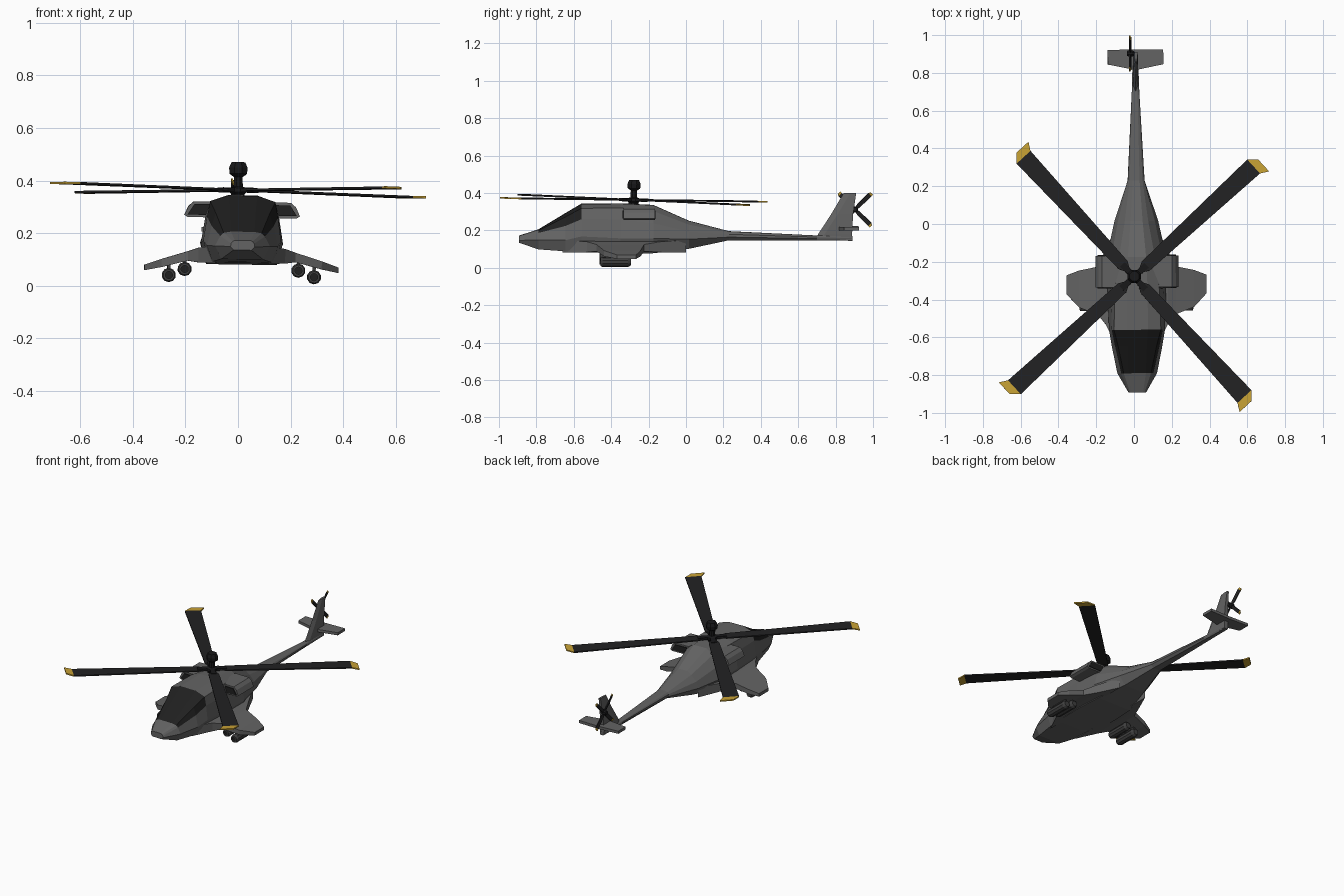
import bpy, bmesh, math
from mathutils import Matrix, Vector

if "Cube" in bpy.data.objects:
    bpy.data.objects.remove(bpy.data.objects["Cube"])

def material(name, rgb):
    m = bpy.data.materials.new(name)
    m.diffuse_color = (*rgb, 1)
    m.use_nodes = True
    m.node_tree.nodes["Principled BSDF"].inputs["Base Color"].default_value = m.diffuse_color
    return m

GREY = material("hull grey", (.125, .125, .125))
GLASS = material("canopy black", (.014, .014, .014))
BLADE = material("blade black", (.016, .016, .017))
HUB = material("hub black", (.009, .009, .010))
STORE = material("store dark grey", (.05, .05, .05))
GOLD = material("tip yellow", (.58, .36, .035))

# The airframe sits with a very slight roll and yaw
BODY = (Matrix.Translation((.010, 0, 0)) @ Matrix.Rotation(.006, 4, 'Z')
        @ Matrix.Rotation(.015, 4, 'Y'))

def finish(name, bm, mats, matrix, rule=None):
    bmesh.ops.recalc_face_normals(bm, faces=bm.faces)
    if rule:
        for f in bm.faces:
            f.material_index = rule(f.calc_center_median())
    me = bpy.data.meshes.new(name)
    bm.to_mesh(me)
    bm.free()
    for m in mats:
        me.materials.append(m)
    ob = bpy.data.objects.new(name, me)
    ob.matrix_world = matrix
    bpy.context.collection.objects.link(ob)
    return ob

def loft(name, rings, mats, matrix=BODY, rule=None):
    bm = bmesh.new()
    vs = [[bm.verts.new(p) for p in r] for r in rings]
    n = len(vs[0])
    for a, b in zip(vs, vs[1:]):
        for i in range(n):
            j = (i + 1) % n
            bm.faces.new((a[i], a[j], b[j], b[i]))
    bm.faces.new(vs[0])
    bm.faces.new(vs[-1][::-1])
    return finish(name, bm, mats, matrix, rule)

def lathe(name, profile, sides, mats, matrix, rule=None):
    """Rings of (radius, height) around local z."""
    rings = [[(r * math.cos(2 * math.pi * (i + .5) / sides),
               r * math.sin(2 * math.pi * (i + .5) / sides), h) for i in range(sides)]
             for r, h in profile]
    return loft(name, rings, mats, matrix, rule)

def box_ring(x, y0, y1, z0, z1):
    return [(x, y0, z0), (x, y1, z0), (x, y1, z1), (x, y0, z1)]

# Fuselage: y station, then half-section points from roof to belly
stations = [
    (-.893, (.030, .172), (.038, .168), (.044, .160), (.046, .148), (.034, .135)),
    (-.790, (.045, .205), (.072, .200), (.085, .188), (.105, .150), (.080, .100)),
    (-.645, (.050, .292), (.102, .274), (.118, .226), (.134, .150), (.112, .090)),
    (-.560, (.055, .342), (.124, .320), (.135, .262), (.148, .170), (.125, .086)),
    (-.350, (.055, .344), (.118, .322), (.140, .262), (.156, .160), (.135, .080)),
    (-.175, (.048, .336), (.095, .305), (.135, .240), (.158, .160), (.125, .080)),
    (.015, (.032, .252), (.062, .232), (.098, .195), (.116, .155), (.075, .103)),
    (.230, (.018, .196), (.034, .190), (.044, .180), (.045, .165), (.026, .148)),
    (.700, (.010, .173), (.016, .170), (.020, .165), (.020, .157), (.014, .146)),
    (.890, (.008, .170), (.012, .167), (.014, .163), (.014, .156), (.010, .145)),
]
rings = []
for y, *pts in stations:
    rings.append([(x, y, z) for x, z in pts] + [(-x, y, z) for x, z in reversed(pts)])

def canopy_rule(c):
    return int(-.79 < c.y < -.56 and c.z > .195 + (c.y + .79) * .34)

loft("fuselage", rings, [GREY, GLASS], rule=canopy_rule)

for s, side in ((1, "right"), (-1, "left")):
    # Stub wing growing out of the side fairing
    wing = [box_ring(.10 * s, -.66, .0, .084, .150),
            box_ring(.165 * s, -.53, -.14, .086, .142),
            box_ring(.205 * s, -.48, -.225, .092, .128),
            box_ring(.305 * s, -.44, -.245, .066, .097),
            box_ring(.370 * s, -.37, -.270, .053, .074)]
    loft("stub_wing_" + side, wing, [GREY])
    # Engine nacelle with dark intake and exhaust
    sec = [(.08, .318), (.185, .318), (.205, .300), (.220, .266), (.205, .258), (.08, .258)]
    loft("engine_" + side, [[(x * s, y, z) for x, z in sec] for y in (-.335, -.168)], [GREY])
    for part, y0, y1 in (("intake", -.341, -.334), ("exhaust", -.169, -.163)):
        ring = [(.095, .308), (.182, .308), (.208, .268), (.095, .266)]
        loft(part + "_" + side, [[(x * s, y, z) for x, z in ring] for y in (y0, y1)], [GLASS])
    # Rocket pods under the wing
    for label, x, z in (("outer", .2765, .036), ("inner", .2165, .060)):
        m = BODY @ Matrix.Translation((x * s, -.46, z)) @ Matrix.Rotation(-math.pi / 2, 4, 'X')
        lathe(f"pod_{label}_{side}", [(.014, .006), (.014, 0), (.022, 0), (.027, .012),
              (.027, .148), (.018, .165)], 10, [STORE, GLASS], m,
              lambda c: int(c.z > .003 and c.z < .0065 and c.xy.length < .001))
        loft(f"pylon_{label}_{side}",
             [box_ring(x * s + d, -.42, -.31, z + .015, z + .045) for d in (-.006, .006)], [STORE])

# Tail fin: side outline given as thickness slices
fin = [(.69, .89, .150, .014), (.705, .888, .178, .014), (.775, .893, .285, .012), (.843, .910, .400, .007)]
loft("tail_fin", [[(0, y0, z), (t, y0 + .035, z), (t, y1, z), (-t, y1, z), (-t, y0 + .035, z)]
                  for y0, y1, z, t in fin], [GREY])

# Tailplane
loft("tailplane", [box_ring(x, y0, .923, z - .009, z + .009)
                   for x, y0, z in ((-.147, .845, .212), (0, .815, .208), (.147, .845, .212))], [GREY])

# Main rotor: mast, drum and four blades with swept yellow tips
ROTOR = (Matrix.Translation((0, -.28, .3635)) @ Matrix.Rotation(.016, 4, 'Y')
         @ Matrix.Rotation(-.028, 4, 'X'))
lathe("rotor_mast", [(.028, -.04), (.028, -.015), (.034, -.008), (.034, .008), (.018, .014),
      (.018, .05), (.036, .062), (.038, .085), (.028, .106)], 8, [HUB], ROTOR)

def blade(name, matrix, sections, t, tip, root_mat):
    """Sections of (radius, trailing offset, leading offset) along local x."""
    rings = [[(r0, a, -t), (r1, b, -t), (r1, b, t), (r0, a, t)] for r0, r1, a, b in sections]
    loft(name, rings, [root_mat, GOLD], matrix, lambda c: int(c.x > tip))

for k in range(4):
    m = ROTOR @ Matrix.Rotation(math.radians(-47.3 + 90 * k), 4, 'Z')
    blade(f"rotor_grip_{k + 1}", m, [(.02, .02, -.014, .014), (.09, .09, -.018, .018)], .008, 9, HUB)
    blade(f"rotor_blade_{k + 1}", m,
          [(.055, .055, -.016, .016), (.085, .085, -.032, .032), (.862, .862, -.050, .050),
           (.905, .905, -.075, .010)], .004, .862, BLADE)

# Tail rotor on the left of the fin
TAIL = Matrix.Translation((-.020, .903, .312)) @ Matrix.Rotation(math.pi / 2, 4, 'Y')
lathe("tail_rotor_hub", [(.014, -.018), (.018, -.008), (.018, .010), (.012, .022)], 8, [HUB], TAIL)
for k in range(4):
    m = TAIL @ Matrix.Rotation(math.radians(45 + 90 * k), 4, 'Z') @ Matrix.Rotation(.25, 4, 'X')
    blade(f"tail_rotor_blade_{k + 1}", m,
          [(.01, .01, -.007, .007), (.03, .03, -.011, .011), (.112, .112, -.012, .012),
           (.124, .124, -.012, .004)], .003, .112, BLADE)
